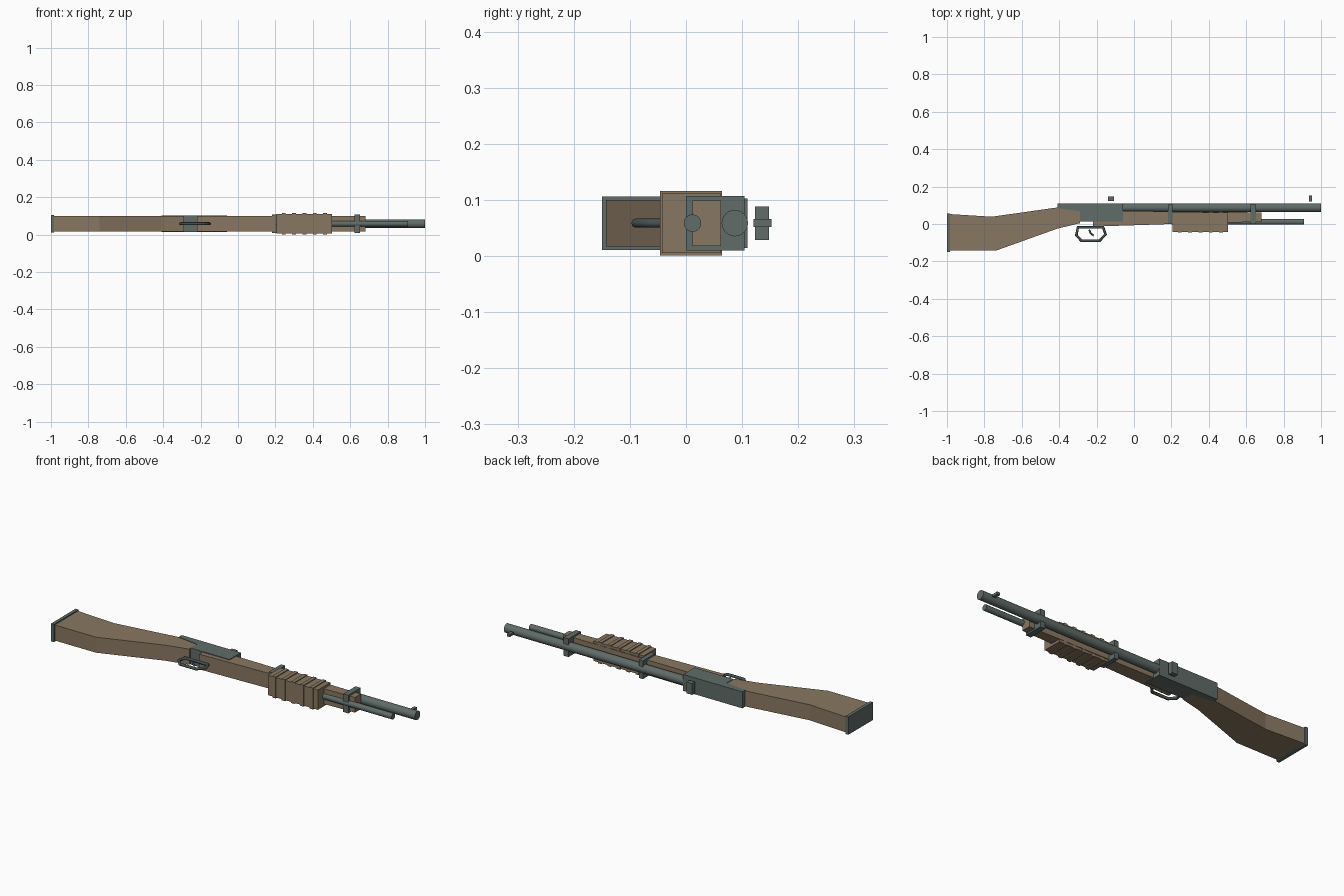
import bpy, bmesh, math
from mathutils import Matrix, Vector

if "Cube" in bpy.data.objects:
    bpy.data.objects.remove(bpy.data.objects["Cube"])

ZC = 0.0585  # the gun lies on its side; this is its middle plane


def material(name, col):
    m = bpy.data.materials.new(name)
    m.diffuse_color = (*col, 1)
    m.use_nodes = True
    m.node_tree.nodes["Principled BSDF"].inputs["Base Color"].default_value = m.diffuse_color
    return m


WOOD = material("brown_wood", (0.25, 0.185, 0.12))
METAL = material("grey_green_metal", (0.115, 0.15, 0.14))
DARK = material("dark_metal", (0.06, 0.08, 0.08))


def finish(name, bm, mat):
    bmesh.ops.recalc_face_normals(bm, faces=bm.faces)
    me = bpy.data.meshes.new(name)
    bm.to_mesh(me)
    bm.free()
    me.materials.append(mat)
    ob = bpy.data.objects.new(name, me)
    bpy.context.collection.objects.link(ob)
    return ob


def slab(name, pts, half, mat):
    """Side profile in x, y extruded symmetrically about the middle plane."""
    bm = bmesh.new()
    f = bm.faces.new([bm.verts.new((x, y, ZC - half)) for x, y in pts])
    r = bmesh.ops.extrude_face_region(bm, geom=[f])
    vs = [v for v in r["geom"] if isinstance(v, bmesh.types.BMVert)]
    bmesh.ops.translate(bm, verts=vs, vec=(0, 0, 2 * half))
    return finish(name, bm, mat)


def box(name, x0, x1, y0, y1, half, mat):
    return slab(name, [(x0, y0), (x1, y0), (x1, y1), (x0, y1)], half, mat)


def rod(name, x0, x1, y, r, mat, sides=24):
    bm = bmesh.new()
    m = Matrix.Translation((( x0 + x1) / 2, y, ZC)) @ Matrix.Rotation(math.pi / 2, 4, 'Y')
    bmesh.ops.create_cone(bm, cap_ends=True, segments=sides, radius1=r, radius2=r,
                          depth=x1 - x0, matrix=m)
    ob = finish(name, bm, mat)
    bpy.context.view_layer.objects.active = ob
    ob.select_set(True)
    bpy.ops.object.shade_smooth_by_angle(angle=math.radians(35))
    ob.select_set(False)
    return ob


def wire(name, pts, r, mat, cyclic):
    """Bent round bar along points in x, y."""
    cu = bpy.data.curves.new(name, 'CURVE')
    cu.dimensions = '3D'
    cu.bevel_depth = r
    cu.bevel_resolution = 2
    cu.use_fill_caps = True
    sp = cu.splines.new('POLY')
    sp.points.add(len(pts) - 1)
    for p, (x, y) in zip(sp.points, pts):
        p.co = (x, y, ZC, 1)
    sp.use_cyclic_u = cyclic
    cu.materials.append(mat)
    ob = bpy.data.objects.new(name, cu)
    bpy.context.collection.objects.link(ob)


# Shoulder stock and butt pad
slab("stock", [(-0.985, 0.053), (-0.985, -0.143), (-0.74, -0.143), (-0.41, -0.025),
               (-0.29, 0.004), (-0.29, 0.085), (-0.40, 0.09), (-0.42, 0.087),
               (-0.76, 0.039)], 0.0415, WOOD)
box("butt_pad", -1.0, -0.983, -0.15, 0.057, 0.0475, METAL)

# Receiver with a thin rear tang over the wrist
slab("receiver", [(-0.41, 0.11), (-0.41, 0.085), (-0.29, 0.068), (-0.29, 0.014),
                  (-0.06, 0.014), (-0.06, 0.11)], 0.044, METAL)

# Wooden fore-end
slab("fore_end", [(-0.22, -0.014), (0.2, 0.0), (0.683, 0.012), (0.683, 0.062),
                  (-0.07, 0.07), (-0.07, 0.014), (-0.22, 0.014)], 0.0405, WOOD)

# Barrel, magazine tube and the two clamping bands
rod("barrel", -0.07, 1.0, 0.087, 0.0235, METAL)
rod("magazine_tube", 0.2, 0.91, 0.0115, 0.0155, METAL)
box("rear_band", 0.182, 0.206, 0.0, 0.104, 0.0485, METAL)
box("front_band", 0.622, 0.652, 0.0, 0.104, 0.0485, METAL)

# Pump grip with raised ribs on both broad sides
box("pump_grip", 0.207, 0.502, -0.043, 0.062, 0.053, WOOD)
for i in range(5):
    x = 0.235 + i * 0.055
    box(f"pump_rib_{i + 1}", x, x + 0.02, -0.046, 0.064, 0.0572, WOOD)

# Sights
box("rear_sight", -0.14, -0.106, 0.123, 0.148, 0.03, METAL)
box("front_sight", 0.935, 0.952, 0.12, 0.152, 0.007, METAL)

# Trigger guard and trigger
wire("trigger_guard", [(-0.30, -0.018), (-0.308, -0.06), (-0.28, -0.09), (-0.185, -0.09),
                       (-0.152, -0.055), (-0.165, -0.018)], 0.008, DARK, True)
wire("trigger", [(-0.24, -0.03), (-0.232, -0.05), (-0.215, -0.062)], 0.005, DARK, False)
